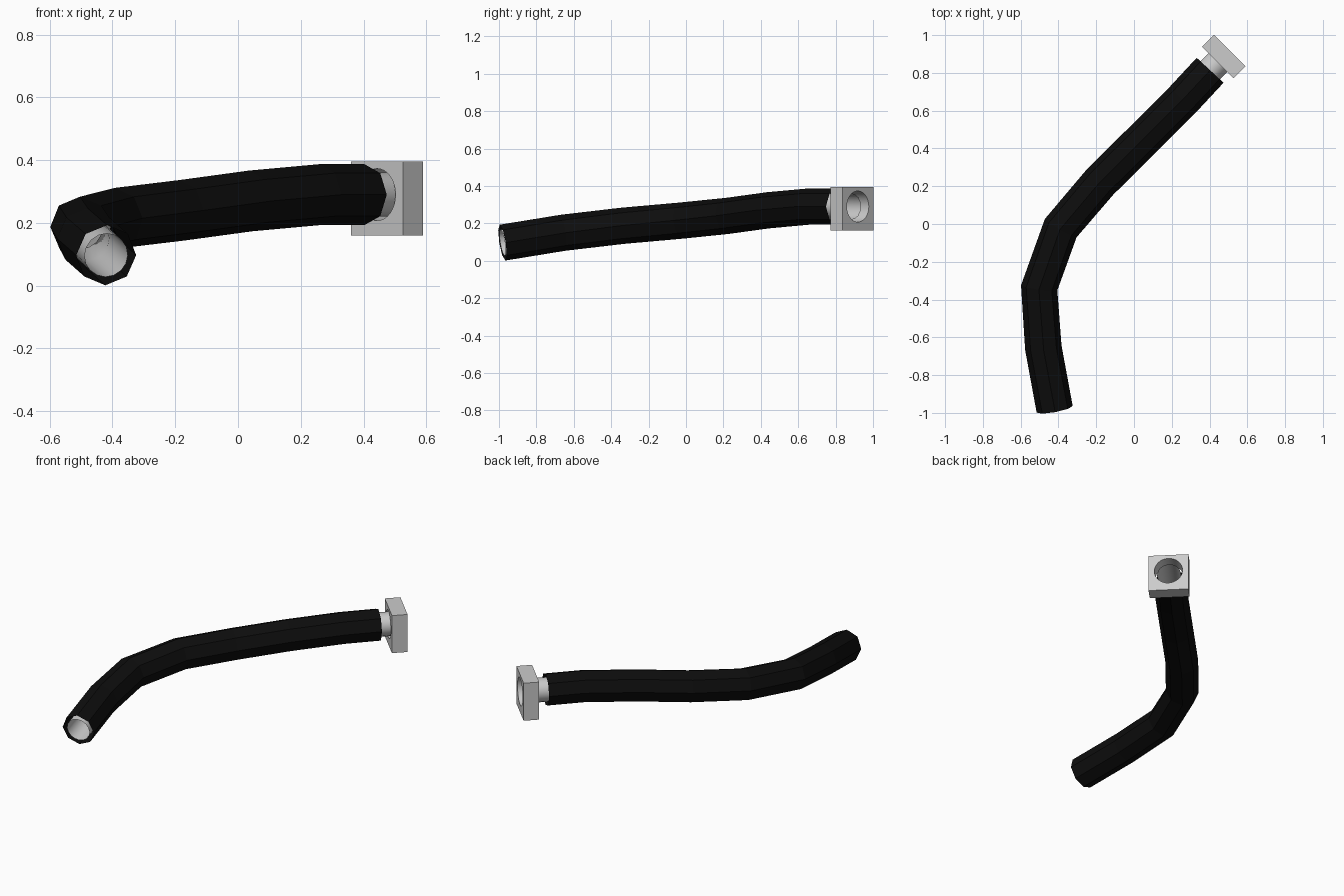
import bpy, bmesh, math
from mathutils import Matrix, Vector

if "Cube" in bpy.data.objects:
    bpy.data.objects.remove(bpy.data.objects["Cube"])

PATH = [(-0.42, -0.981, 0.097), (-0.48, -0.655, 0.15), (-0.502, -0.338, 0.187),
        (-0.388, -0.022, 0.215), (-0.18, 0.222, 0.24), (0.04, 0.44, 0.27),
        (0.26, 0.66, 0.29), (0.403, 0.814, 0.29)]


def tube(name, points, radius, bevel_res, smooth):
    """Open-ended tube swept along a polyline, turned into a mesh."""
    cu = bpy.data.curves.new(name, 'CURVE')
    cu.dimensions = '3D'
    cu.twist_mode = 'Z_UP'
    cu.bevel_depth = radius
    cu.bevel_resolution = bevel_res
    sp = cu.splines.new('POLY')
    sp.points.add(len(points) - 1)
    for p, co in zip(sp.points, points):
        p.co = (*co, 1)
    ob = bpy.data.objects.new(name, cu)
    bpy.context.collection.objects.link(ob)
    bpy.ops.object.select_all(action='DESELECT')
    ob.select_set(True)
    bpy.context.view_layer.objects.active = ob
    bpy.ops.object.convert(target='MESH')
    ob = bpy.context.object
    for f in ob.data.polygons:
        f.use_smooth = smooth
    return ob


# Black eight-sided outer sleeve
black = bpy.data.materials.new("black_rubber")
black.diffuse_color = (0.004, 0.004, 0.004, 1)
black.use_nodes = True
black.node_tree.nodes["Principled BSDF"].inputs["Base Color"].default_value = black.diffuse_color
sleeve = tube("hose_sleeve", PATH, 0.097, 2, False)
sleeve.data.materials.clear()
sleeve.data.materials.append(black)

# Grey round pipe inside, running on into the end fitting
tube("inner_pipe", PATH + [(0.475, 0.886, 0.29)], 0.07, 6, True)

# Square end fitting, turned 45 degrees, with a round hole right through
frame = Matrix.Translation((0.475, 0.887, 0.278)) @ Matrix.Rotation(math.radians(45), 4, 'Z')


def add_object(name, bm):
    me = bpy.data.meshes.new(name)
    bm.to_mesh(me)
    bm.free()
    ob = bpy.data.objects.new(name, me)
    ob.matrix_world = frame
    bpy.context.collection.objects.link(ob)
    return ob


bm = bmesh.new()
bmesh.ops.create_cube(bm, size=1, matrix=Matrix.Diagonal((0.09, 0.235, 0.235, 1)))
fitting = add_object("end_fitting", bm)

bm = bmesh.new()
bmesh.ops.create_cone(bm, cap_ends=True, segments=32, radius1=0.083, radius2=0.083, depth=0.3,
                      matrix=Matrix.Translation((0, 0, 0.012)) @ Matrix.Rotation(math.pi / 2, 4, 'Y'))
cutter = add_object("hole_cutter", bm)
cutter.hide_render = True

cut = fitting.modifiers.new("hole", 'BOOLEAN')
cut.operation = 'DIFFERENCE'
cut.solver = 'EXACT'
cut.object = cutter
bpy.ops.object.select_all(action='DESELECT')
fitting.select_set(True)
bpy.context.view_layer.objects.active = fitting
bpy.ops.object.modifier_apply(modifier=cut.name)
bpy.data.objects.remove(cutter)
bpy.ops.object.shade_smooth_by_angle(angle=math.radians(30))
